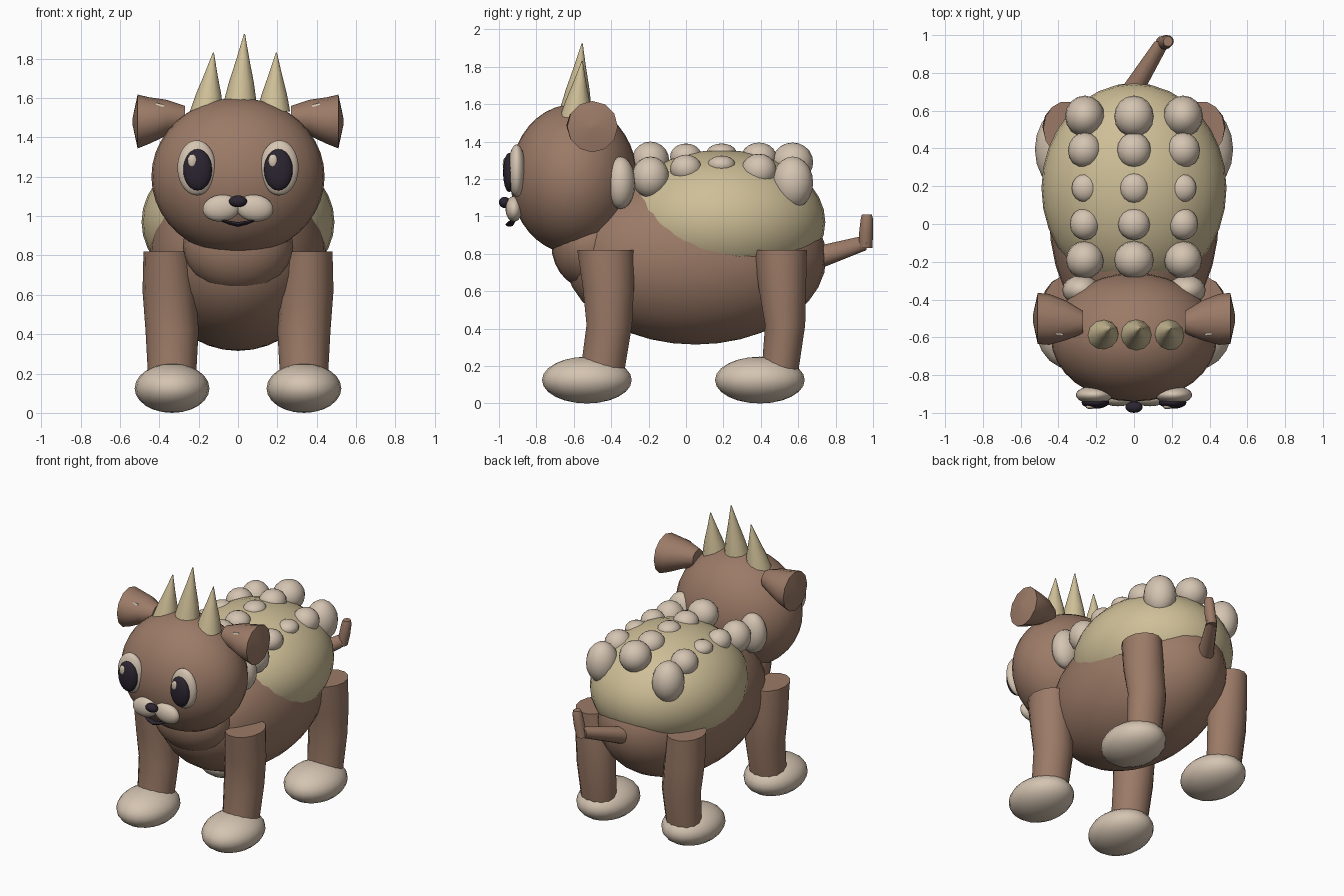
import bpy, bmesh, math
from mathutils import Vector


def material(name, rgb):
    m = bpy.data.materials.new(name)
    m.diffuse_color = (*rgb, 1)
    return m


BROWN = material("brown fur", (0.33, 0.195, 0.135))
CREAM = material("cream", (0.66, 0.55, 0.44))
SAND = material("sand shell", (0.62, 0.52, 0.31))
DARK = material("dark", (0.025, 0.018, 0.03))


def finish(name, bm, mat, angle=None):
    bmesh.ops.recalc_face_normals(bm, faces=bm.faces[:])
    mesh = bpy.data.meshes.new(name)
    bm.to_mesh(mesh)
    bm.free()
    mesh.materials.append(mat)
    for p in mesh.polygons:
        p.use_smooth = True
    if angle:  # keep hard edges on capped parts
        mesh.set_sharp_from_angle(angle=math.radians(angle))
    obj = bpy.data.objects.new(name, mesh)
    bpy.context.collection.objects.link(obj)
    return obj


def ball(name, center, radii, mat, seg=16, rings=10, rot=(0, 0, 0)):
    bm = bmesh.new()
    bmesh.ops.create_uvsphere(bm, u_segments=seg, v_segments=rings, radius=1)
    for v in bm.verts:
        v.co = Vector(a * r for a, r in zip(v.co, radii))
    obj = finish(name, bm, mat)
    obj.location, obj.rotation_euler = center, rot
    return obj


def loft(name, rings, axis, mat, sides=14, angle=45):
    """Skin rings (x, y, z, radius_u, radius_v) lying across the given axis."""
    u, v = {"x": ((0, 1, 0), (0, 0, 1)), "y": ((1, 0, 0), (0, 0, 1)),
            "z": ((1, 0, 0), (0, 1, 0))}[axis]
    u, v = Vector(u), Vector(v)
    bm = bmesh.new()
    loops = []
    for x, y, z, ru, rv in rings:
        loops.append([bm.verts.new(Vector((x, y, z))
                      + u * ru * math.cos(2 * math.pi * i / sides)
                      + v * rv * math.sin(2 * math.pi * i / sides))
                      for i in range(sides)])
    for a, b in zip(loops, loops[1:]):
        for i in range(sides):
            j = (i + 1) % sides
            bm.faces.new((a[i], a[j], b[j], b[i]))
    bm.faces.new(loops[0])
    bm.faces.new(loops[-1])
    return finish(name, bm, mat, angle)


# Body, chest, head and shell
ball("body", (0, 0.05, 0.78), (0.45, 0.70, 0.465), BROWN, 32, 18)
ball("chest", (0, -0.51, 0.85), (0.28, 0.21, 0.24), BROWN, 24, 14)
ball("head", (0, -0.60, 1.20), (0.44, 0.34, 0.40), BROWN, 32, 20)
ball("shell", (0, 0.19, 0.97), (0.49, 0.555, 0.385), SAND, 32, 18)

# Shell bumps: y, middle z, side z, middle radii, side radii
ROWS = [(0.57, 1.29, 1.18, (0.105, 0.11, 0.105), (0.105, 0.11, 0.14)),
        (0.39, 1.315, 1.245, (0.09, 0.095, 0.08), (0.09, 0.095, 0.09)),
        (0.19, 1.34, 1.275, (0.075, 0.08, 0.05), (0.07, 0.075, 0.05)),
        (0.0, 1.32, 1.255, (0.085, 0.085, 0.07), (0.08, 0.085, 0.075)),
        (-0.19, 1.30, 1.21, (0.105, 0.10, 0.10), (0.10, 0.10, 0.11)),
        (-0.35, 1.22, 1.18, (0.10, 0.07, 0.12), (0.10, 0.08, 0.14))]
for y, zm, zs, rm, rs in ROWS:
    ball("shell_bump_middle", (0, y, zm), rm, CREAM)
    for s in (-1, 1):
        x = 0.28 if y < -0.3 else 0.26
        ball("shell_bump_side", (s * x, y, zs), rs, CREAM)

for s in (-1, 1):
    # Legs and paws
    for label, leg, y_paw in (
            ("front", ((0.82, -0.43, 0.155), (0.62, -0.415, 0.14),
                       (0.42, -0.41, 0.125), (0.15, -0.45, 0.12)), -0.53),
            ("back", ((0.82, 0.505, 0.145), (0.62, 0.515, 0.13),
                      (0.42, 0.53, 0.11), (0.15, 0.50, 0.10)), 0.395)):
        rings = [(s * x, y, z, rx, ry) for (z, y, ry), x, rx in
                 zip(leg, (0.36, 0.35, 0.335, 0.335), (0.12, 0.135, 0.135, 0.12))]
        loft(label + "_leg", rings, "z", BROWN)
        ball(label + "_paw", (s * 0.335, y_paw, 0.125), (0.19, 0.24, 0.125), CREAM, 20, 12)

    # Flared ears with a small pale patch on the front
    loft("ear", [(s * 0.27, -0.52, 1.50, 0.06, 0.06),
                 (s * 0.36, -0.51, 1.50, 0.105, 0.09),
                 (s * 0.45, -0.505, 1.485, 0.135, 0.118),
                 (s * 0.51, -0.50, 1.48, 0.135, 0.137),
                 (s * 0.535, -0.50, 1.48, 0.02, 0.02)], "x", BROWN, 12)
    bm = bmesh.new()
    outline = ((0.375, 1.565), (0.415, 1.575), (0.43, 1.52), (0.405, 1.48))
    front = [bm.verts.new((s * x, -0.624 + abs(z - 1.49) * 0.45, z)) for x, z in outline]
    back = [bm.verts.new(v.co + Vector((0, 0.009, 0))) for v in front]
    bm.faces.new(front)
    bm.faces.new(back[::-1])
    for i in range(4):
        j = (i + 1) % 4
        bm.faces.new((front[i], front[j], back[j], back[i]))
    finish("inner_ear", bm, CREAM, 30)

    # Eyes and muzzle
    ball("eye_white", (s * 0.21, -0.905, 1.245), (0.098, 0.047, 0.14), CREAM, 24, 14)
    ball("pupil", (s * 0.205, -0.945, 1.235), (0.073, 0.033, 0.105), DARK, 20, 12)
    ball("eye_glint", (s * 0.205 - 0.027, -0.968, 1.28), (0.024, 0.012, 0.034), CREAM, 12, 8)
    ball("muzzle", (s * 0.085, -0.92, 1.04), (0.095, 0.045, 0.068), CREAM, 20, 12,
         (0, s * 0.12, 0))

# Nose and mouth
ball("nose", (0, -0.97, 1.075), (0.046, 0.03, 0.03), DARK)
loft("mouth", [(-0.09, -0.92, 0.98, 0.012, 0.006), (-0.045, -0.937, 0.966, 0.02, 0.01),
               (0, -0.943, 0.957, 0.022, 0.012),
               (0.045, -0.937, 0.966, 0.02, 0.01), (0.09, -0.92, 0.98, 0.012, 0.006)],
     "x", DARK, 8)

# Three head spikes
for x0, x1, z0, z1 in ((-0.16, -0.125, 1.53, 1.83), (0.01, 0.033, 1.57, 1.925),
                       (0.18, 0.195, 1.53, 1.83)):
    rings = []
    for t, r in ((0, 0.085), (0.3, 0.064), (0.65, 0.032), (1, 0.003)):
        rings.append((x0 + (x1 - x0) * t, -0.59 + 0.035 * t, z0 + (z1 - z0) * t, r, r))
    loft("head_spike", rings, "z", SAND, 12, 40)

# Bent tail
loft("tail_base", [(-0.01, 0.64, 0.765, 0.07, 0.065), (0.01, 0.74, 0.79, 0.062, 0.06),
                   (0.15, 0.965, 0.86, 0.042, 0.04)], "y", BROWN, 12)
loft("tail_tip", [(0.15, 0.96, 0.83, 0.035, 0.036), (0.165, 0.962, 0.90, 0.036, 0.038),
                  (0.178, 0.967, 0.985, 0.033, 0.033), (0.18, 0.967, 1.01, 0.025, 0.027)],
     "z", BROWN, 12)
